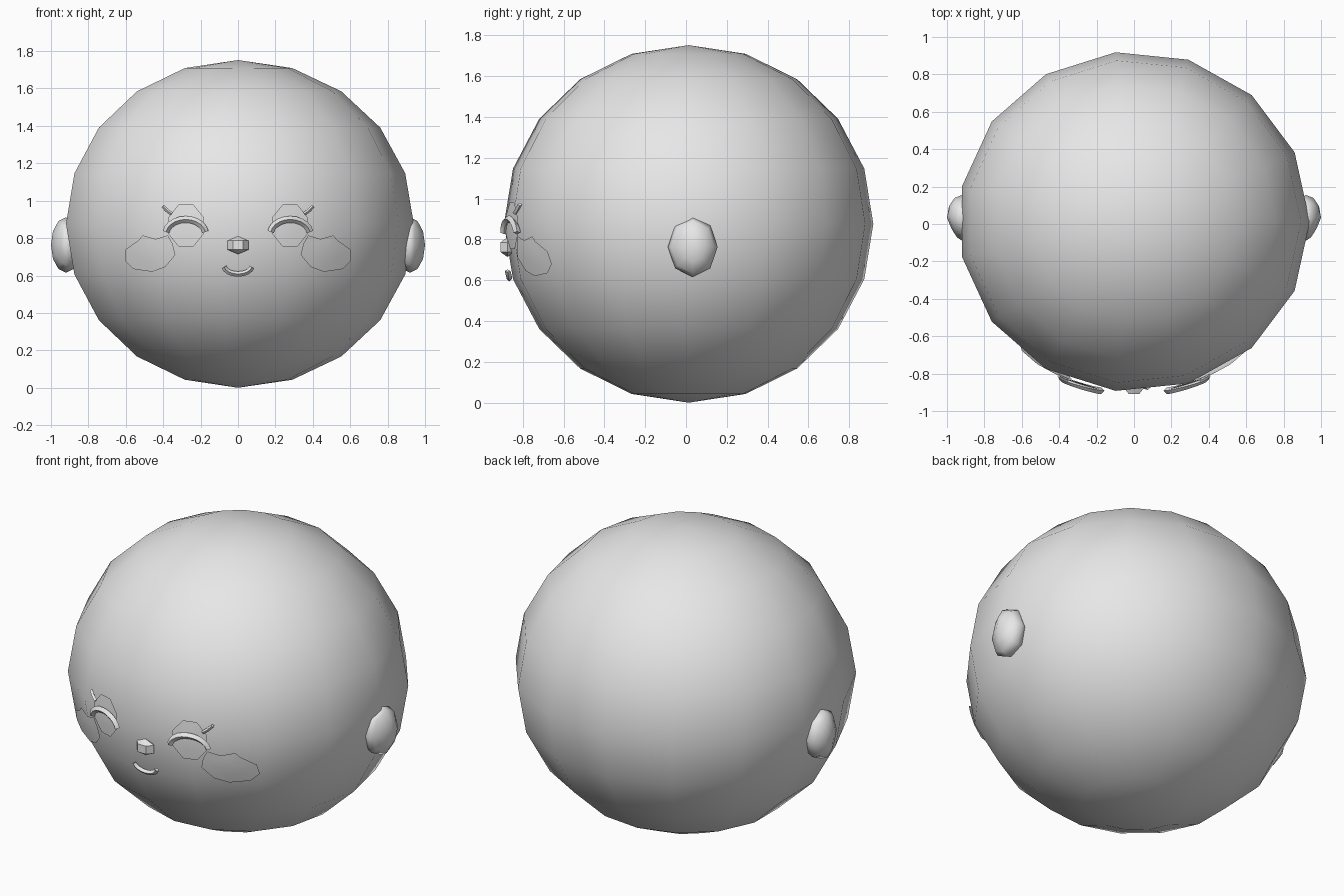
import bpy, bmesh, math
from mathutils import Matrix, Vector

cube = bpy.data.objects.get("Cube")
if cube:
    bpy.data.objects.remove(cube, do_unlink=True)

GREY = (0.8, 0.8, 0.8, 1)
mat = bpy.data.materials.new("plain grey")
mat.use_nodes = True
mat.diffuse_color = GREY
mat.node_tree.nodes["Principled BSDF"].inputs["Base Color"].default_value = GREY

CENTRE = Vector((0, 0.013, 0.876))
RADII = Vector((0.94, 0.91, 0.876))


def finish(bm, name, angle=40):
    bmesh.ops.recalc_face_normals(bm, faces=bm.faces)
    mesh = bpy.data.meshes.new(name)
    bm.to_mesh(mesh)
    bm.free()
    mesh.materials.append(mat)
    ob = bpy.data.objects.new(name, mesh)
    bpy.context.collection.objects.link(ob)
    bpy.ops.object.select_all(action='DESELECT')
    ob.select_set(True)
    bpy.context.view_layer.objects.active = ob
    bpy.ops.object.shade_smooth_by_angle(angle=math.radians(angle))
    return ob


def ellipsoid(segments, rings, radii, centre, polar_x=False):
    """Sphere whose first meridian lies on +x, optionally with poles on x."""
    bm = bmesh.new()
    bmesh.ops.create_uvsphere(bm, u_segments=segments, v_segments=rings, radius=1)
    v = max(bm.verts, key=lambda p: p.co.xy.length)
    bm.transform(Matrix.Rotation(-math.atan2(v.co.y, v.co.x), 4, 'Z'))
    if polar_x:
        bm.transform(Matrix.Rotation(math.pi / 2, 4, 'Y'))
    bm.transform(Matrix.Translation(centre) @ Matrix.Diagonal((*radii, 1)))
    return bm


def on_face(x, z, lift=0.0):
    """Point on the front of the head, lifted outwards."""
    u, w = x / RADII.x, (z - CENTRE.z) / RADII.z
    y = CENTRE.y - RADII.y * math.sqrt(1 - u * u - w * w)
    return Vector((x, y - lift, z))


def arc(cx, cz, rx, rz, start, end, steps):
    angles = [math.radians(start + (end - start) * i / steps) for i in range(steps + 1)]
    return [(cx + rx * math.cos(a), cz + rz * math.sin(a)) for a in angles]


def strip(name, path, width, depth, lift):
    """Diamond-section bar swept along a path over the face."""
    bm = bmesh.new()
    rings = []
    for i, (x, z) in enumerate(path):
        a, b = path[max(i - 1, 0)], path[min(i + 1, len(path) - 1)]
        n = Vector((a[1] - b[1], 0, b[0] - a[0])).normalized() * width
        p, out = on_face(x, z, lift), Vector((0, -depth, 0))
        rings.append([bm.verts.new(p + o) for o in (n, out, -n, -out)])
    for a, b in zip(rings, rings[1:]):
        for k in range(4):
            j = (k + 1) % 4
            bm.faces.new((a[k], a[j], b[j], b[k]))
    bm.faces.new(rings[0])
    bm.faces.new(rings[-1])
    return finish(bm, name)


def plate(name, outline, lift):
    """Thin patch that follows the curve of the head."""
    bm = bmesh.new()
    count = len(outline)
    cx = sum(p[0] for p in outline) / count
    cz = sum(p[1] for p in outline) / count
    middle = bm.verts.new(on_face(cx, cz, lift))
    rings = [[bm.verts.new(on_face(cx + (x - cx) * t, cz + (z - cz) * t, lift))
              for x, z in outline] for t in (0.5, 1)]
    for k in range(count):
        j = (k + 1) % count
        bm.faces.new((middle, rings[0][k], rings[0][j]))
        bm.faces.new((rings[0][k], rings[1][k], rings[1][j], rings[0][j]))
    return finish(bm, name)


# Head
finish(ellipsoid(15, 10, RADII, CENTRE), "head", 60)

# Paired parts
CHEEK = [(0.6, 0.74), (0.53, 0.79), (0.51, 0.815), (0.44, 0.795), (0.375, 0.815),
         (0.35, 0.77), (0.335, 0.71), (0.39, 0.645), (0.46, 0.62), (0.56, 0.635), (0.605, 0.68)]
for side, s in (("left", 1), ("right", -1)):
    # Ear with a shallow dent towards the front
    ear = ellipsoid(8, 6, (0.08, 0.122, 0.148), (0.92, 0.033, 0.763), True)
    for v in ear.verts:
        if v.co.x > 0.95 and v.co.y < 0:
            v.co.x -= 0.015
    ear.transform(Matrix.Diagonal((s, 1, 1, 1)))
    finish(ear, side + "_ear", 60)

    # Eye patch, closed lid and lash
    plate(side + "_eye_patch", arc(s * 0.278, 0.867, 0.1, 0.123, 22.5, 337.5, 7), 0.004)
    strip(side + "_eyelid", arc(s * 0.28, 0.822, 0.106, 0.078, 8, 172, 10), 0.018, 0.018, 0.012)
    strip(side + "_lash", [(s * 0.355, 0.93), (s * 0.38, 0.948), (s * 0.402, 0.972)],
          0.01, 0.012, 0.01)

    # Cheek blush
    plate(side + "_cheek", [(s * x, z) for x, z in CHEEK], 0.005)

# Nose
finish(ellipsoid(6, 3, (0.064, 0.045, 0.048), (0, -0.875, 0.762)), "nose", 30)

# Smiling mouth
strip("mouth", arc(0, 0.652, 0.075, 0.044, 188, 352, 8), 0.014, 0.014, 0.012)
